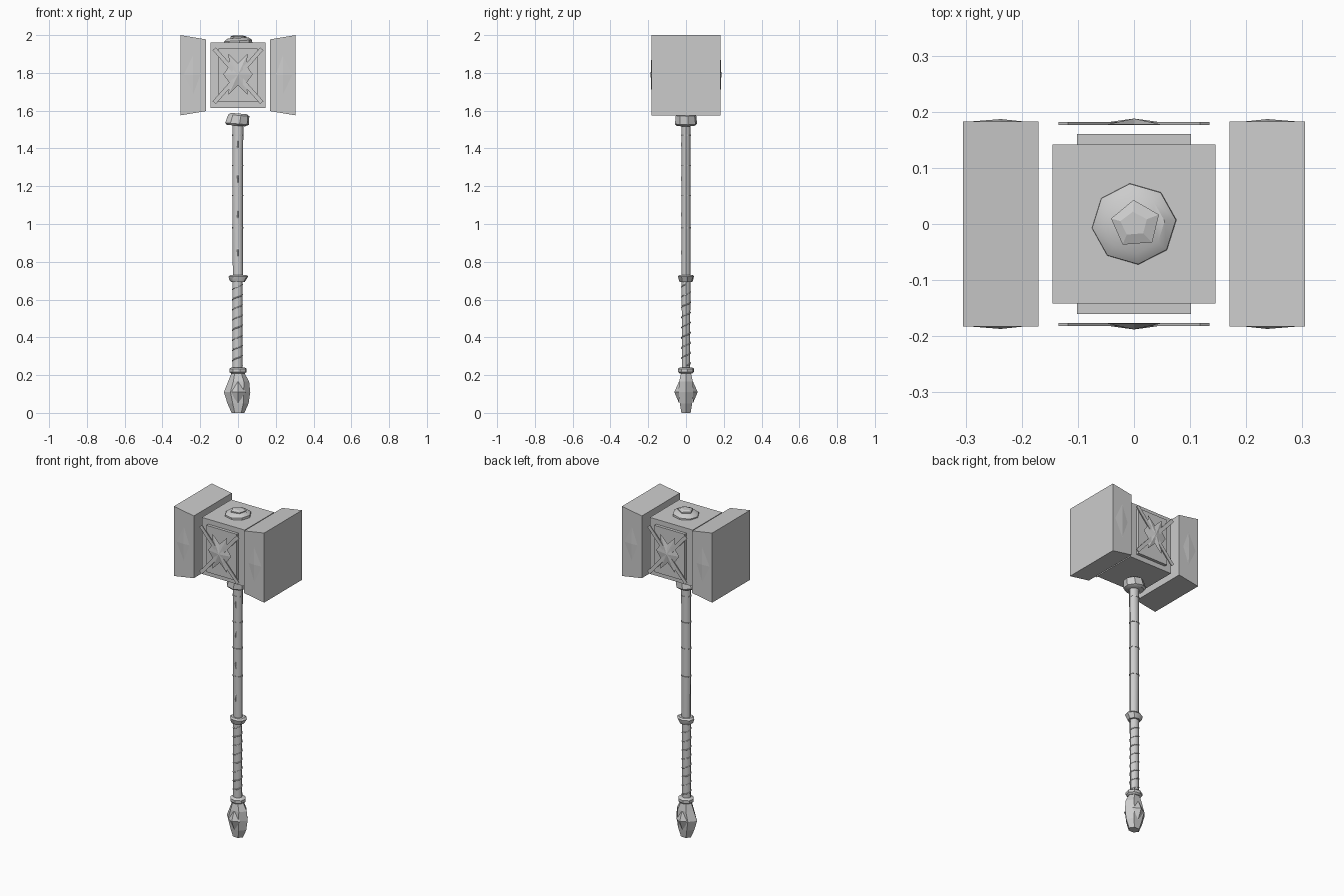
import bpy, bmesh
from math import sin, cos, pi, radians
from mathutils import Vector, Matrix

if "Cube" in bpy.data.objects:
    bpy.data.objects.remove(bpy.data.objects["Cube"])


def finish(name, bm, smooth=False):
    bmesh.ops.recalc_face_normals(bm, faces=bm.faces)
    me = bpy.data.meshes.new(name)
    bm.to_mesh(me)
    bm.free()
    ob = bpy.data.objects.new(name, me)
    bpy.context.collection.objects.link(ob)
    if smooth:
        me.polygons.foreach_set("use_smooth", [True] * len(me.polygons))
        me.set_sharp_from_angle(angle=radians(40))
    return ob


def loft(name, rings, n, phase=0.0, tilt=0.0, smooth=False):
    """Stack of n-sided rings (z, rx, ry, x offset), tilt shears z along x."""
    bm = bmesh.new()
    loops = []
    for z, rx, ry, dx in rings:
        ring = []
        for i in range(n):
            a = 2 * pi * i / n + phase
            x = rx * cos(a) + dx
            ring.append(bm.verts.new((x, ry * sin(a), z + tilt * x)))
        loops.append(ring)
    for a, b in zip(loops, loops[1:]):
        for i in range(n):
            j = (i + 1) % n
            bm.faces.new((a[i], a[j], b[j], b[i]))
    bm.faces.new(loops[0])
    bm.faces.new(loops[-1])
    return finish(name, bm, smooth)


def box(name, size, loc, rot_y=0.0):
    bm = bmesh.new()
    m = Matrix.Translation(loc) @ Matrix.Rotation(rot_y, 4, 'Y') @ Matrix.Diagonal((*size, 1))
    bmesh.ops.create_cube(bm, size=1, matrix=m)
    return finish(name, bm)


def facet(name, outline, y_edge, y_peak, centre):
    """Faceted ornament: an xz outline rising to a peak along y."""
    bm = bmesh.new()
    vs = [bm.verts.new((x, y_edge, z)) for x, z in outline]
    peak = bm.verts.new((centre[0], y_peak, centre[1]))
    for a, b in zip(vs, vs[1:] + vs[:1]):
        bm.faces.new((a, b, peak))
    bm.faces.new(vs)
    return finish(name, bm)


# Head core with raised panel on front and back
box("head_core", (0.29, 0.284, 0.345), (0, 0, 1.7875))
box("head_panel", (0.204, 0.32, 0.285), (0, 0, 1.7875))

# Striking blocks, flaring towards the outer faces
for s, side in ((-1, "left"), (1, "right")):
    bm = bmesh.new()
    cx = s * 0.2375
    bmesh.ops.create_cube(bm, size=1, matrix=Matrix.Translation((cx, 0, 1.7875))
                          @ Matrix.Diagonal((0.135, 0.366, 1, 1)))
    for v in bm.verts:
        half = 0.2125 if abs(v.co.x) > 0.2375 else 0.19
        v.co.z = 1.7875 + half * (1 if v.co.z > 1.7875 else -1)
    finish(side + "_striking_block", bm)
    for f in (-1, 1):
        facet(side + "_block_inlay",
              [(s * 0.19, 1.79), (cx, 1.92), (s * 0.30, 1.79), (cx, 1.66)],
              f * 0.182, f * 0.187, (cx, 1.79))

# Crossed straps and star on both broad sides
for f in (-1, 1):
    for r in (-1, 1):
        box("cross_strap", (0.022, 0.006, 0.38), (0, f * 0.179, 1.785), r * radians(41.5))
    right = [(0, 1.85), (0.05, 1.9), (0.047, 1.835), (0.078, 1.792),
             (0.047, 1.75), (0.05, 1.685), (0, 1.735)]
    star = right + [(-x, z) for x, z in right[-2:0:-1]]
    facet("star_ornament", star, f * 0.177, f * 0.188, (0, 1.79))

# Faceted cap on top of the head
loft("cap_base", [(1.955, 0.076, 0.073, 0), (1.97, 0.075, 0.072, 0),
                  (1.985, 0.055, 0.052, 0)], 8, 0.1, 0.06, True)
loft("cap_stud", [(1.975, 0.045, 0.043, 0.003), (1.992, 0.045, 0.043, 0.003),
                  (1.999, 0.025, 0.022, 0)], 5, 0.4)

# Collar under the head
loft("head_collar", [(1.52, 0.05, 0.05, -0.01), (1.53, 0.064, 0.06, -0.005),
                     (1.575, 0.057, 0.055, 0.004), (1.585, 0.042, 0.042, 0.004)],
     8, 0.2, -0.08, True)

# Shaft with thin seams and front notches
loft("shaft", [(0.70, 0.027, 0.024, 0), (1.0, 0.028, 0.024, -0.002),
               (1.3, 0.028, 0.024, -0.002), (1.54, 0.029, 0.025, 0)], 10, 0, 0, True)
for z in (0.98, 1.15, 1.31, 1.47):
    loft("shaft_seam", [(z - 0.003, 0.031, 0.027, -0.002),
                        (z + 0.003, 0.031, 0.027, -0.002)], 10)
for i, z in enumerate((0.85, 1.05, 1.24, 1.42)):
    d = 1 if i % 2 else -1
    facet("shaft_notch", [(-0.007, z - 0.028 * d), (0.007, z - 0.028 * d),
                          (0.002, z + 0.03 * d), (-0.002, z + 0.03 * d)],
          -0.022, -0.027, (0, z))

# Grip with spiral wrapping
loft("grip", [(0.22, 0.026, 0.023, -0.003), (0.71, 0.027, 0.024, -0.003)], 10, 0, 0, True)
cu = bpy.data.curves.new("grip_wrap", 'CURVE')
cu.dimensions = '3D'
cu.bevel_depth = 0.003
cu.bevel_resolution = 0
sp = cu.splines.new('POLY')
count = 8 * 12
sp.points.add(count)
for i in range(count + 1):
    a = 2 * pi * i / 12
    sp.points[i].co = (0.027 * cos(a) - 0.003, 0.024 * sin(a), 0.25 + 0.43 * i / count, 1)
bpy.context.collection.objects.link(bpy.data.objects.new("grip_wrap", cu))

# Rings at both ends of the grip
loft("upper_ring", [(0.692, 0.036, 0.034, 0), (0.702, 0.044, 0.038, -0.002),
                    (0.722, 0.053, 0.043, 0.002), (0.731, 0.042, 0.036, 0.002)],
     8, 0.2, 0, True)
loft("lower_ring", [(0.208, 0.036, 0.034, 0), (0.217, 0.047, 0.043, 0),
                    (0.233, 0.047, 0.043, 0), (0.241, 0.036, 0.034, 0)],
     8, 0.2, 0, True)

# Faceted pommel with a diamond on front and back
loft("pommel", [(0, 0.034, 0.028, 0), (0.05, 0.056, 0.038, 0), (0.11, 0.07, 0.046, -0.005),
                (0.165, 0.056, 0.042, 0.003), (0.212, 0.034, 0.03, 0)], 6)
for f in (-1, 1):
    facet("pommel_diamond", [(-0.042, 0.11), (0, 0.168), (0.042, 0.11), (0, 0.05)],
          f * 0.036, f * 0.062, (0, 0.11))
